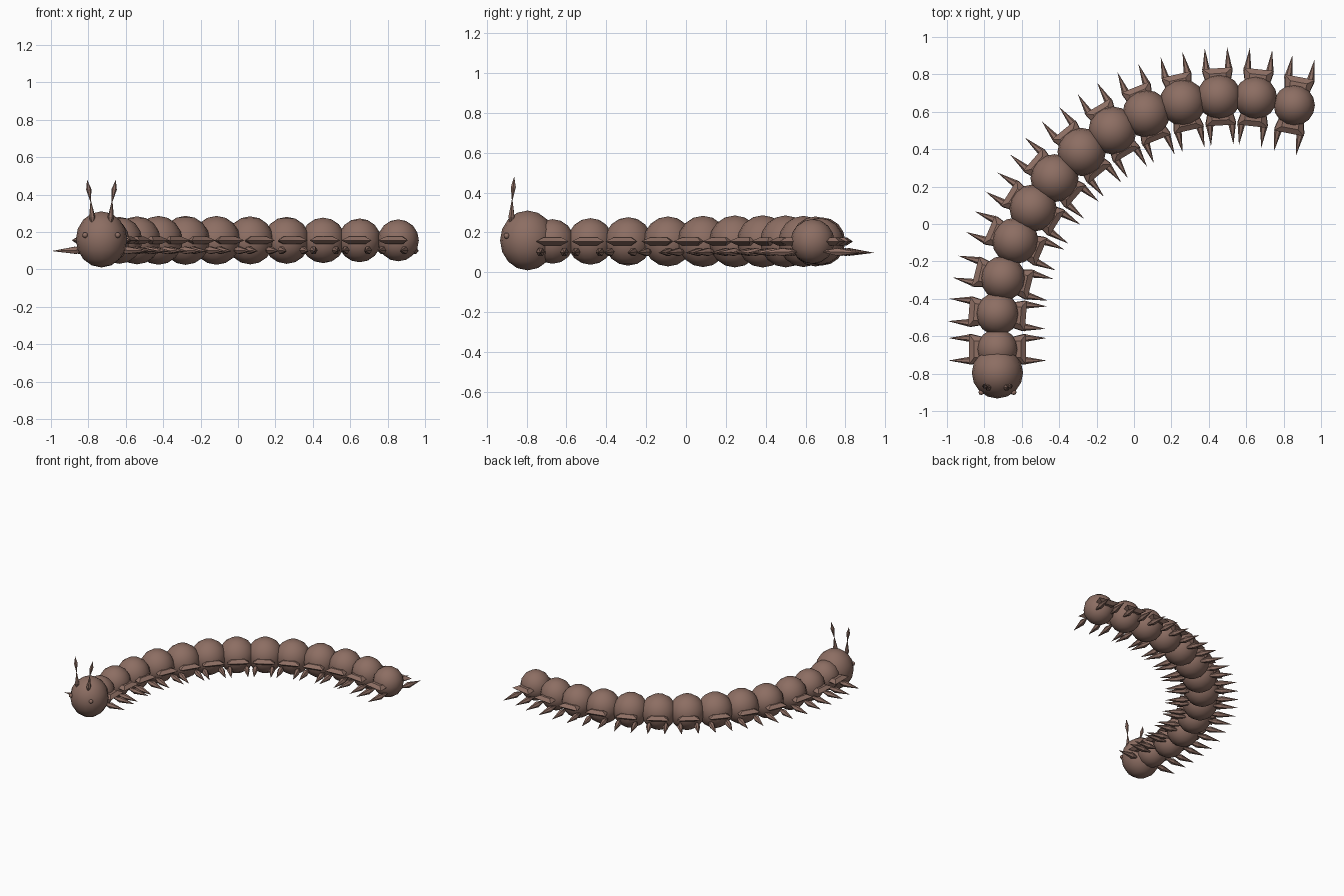
import bpy, bmesh, math
from mathutils import Vector, Matrix

if "Cube" in bpy.data.objects:
    bpy.data.objects.remove(bpy.data.objects["Cube"])

brown = bpy.data.materials.new("earthy_brown")
brown.diffuse_color = (0.266, 0.156, 0.124, 1)
brown.use_nodes = True
brown.node_tree.nodes["Principled BSDF"].inputs["Base Color"].default_value = brown.diffuse_color
Z = 0.155  # height of the body axis


def finish(bm, name, smooth):
    bmesh.ops.recalc_face_normals(bm, faces=bm.faces)
    me = bpy.data.meshes.new(name)
    bm.to_mesh(me)
    bm.free()
    me.materials.append(brown)
    ob = bpy.data.objects.new(name, me)
    bpy.context.collection.objects.link(ob)
    if smooth:
        for p in me.polygons:
            p.use_smooth = True
    return ob


def ball(name, centre, size, seg=16, rings=8):
    bm = bmesh.new()
    bmesh.ops.create_uvsphere(bm, u_segments=seg, v_segments=rings, radius=1,
                              matrix=Matrix.Translation(centre) @ Matrix.Diagonal((*size, 1)))
    return finish(bm, name, True)


def spindle(bm, a, b, r, widest=0.4, sides=6):
    """Pointed rod from a to b, thickest at the given fraction."""
    a, b = Vector(a), Vector(b)
    rot = (b - a).to_track_quat('Z', 'Y')
    mid = a.lerp(b, widest)
    ring = [bm.verts.new(mid + rot @ Vector((r * math.cos(t), r * math.sin(t), 0)))
            for t in (2 * math.pi * k / sides for k in range(sides))]
    va, vb = bm.verts.new(a), bm.verts.new(b)
    for k in range(sides):
        p, q = ring[k], ring[(k + 1) % sides]
        bm.faces.new((va, q, p))
        bm.faces.new((vb, p, q))


def side_plates(bm, frame):
    """Flat tapering shield on each flank."""
    outline = [(0.0, -0.06), (0.10, -0.07), (0.153, -0.082),
               (0.153, 0.082), (0.10, 0.07), (0.0, 0.06)]
    for s in (-1, 1):
        rim = [bm.verts.new(frame @ Vector((v, s * u, 0))) for u, v in outline]
        for h in (-0.02, 0.02):
            core = [bm.verts.new(frame @ Vector((v, s * u, h)))
                    for u, v in [(0, -0.04), (0.125, -0.045), (0.125, 0.045), (0, 0.04)]]
            bm.faces.new(core)
            bm.faces.new((rim[0], rim[1], rim[2], core[1], core[0]))
            bm.faces.new((rim[2], rim[3], core[2], core[1]))
            bm.faces.new((rim[3], rim[4], rim[5], core[3], core[2]))


# Centreline of the curved body
path = [(-0.73, -0.67), (-0.73, -0.48), (-0.70, -0.29), (-0.635, -0.09), (-0.54, 0.085),
        (-0.425, 0.245), (-0.28, 0.385), (-0.115, 0.50), (0.065, 0.59), (0.26, 0.65),
        (0.455, 0.68), (0.65, 0.675), (0.857, 0.635)]

for i, (x, y) in enumerate(path):
    # Rounded body ring
    r = 0.110 + 0.019 * math.sin(math.pi * i / 12)
    ball(f"body_segment_{i + 1}", (x, y, Z), (r, r, r + 0.002))

    # Local frame: x along the body, y across it
    p, q = path[max(i - 1, 0)], path[min(i + 1, 12)]
    frame = (Matrix.Translation((x, y, Z)) @
             Matrix.Rotation(math.atan2(q[1] - p[1], q[0] - p[0]), 4, 'Z'))

    bm = bmesh.new()
    side_plates(bm, frame)
    finish(bm, f"side_plates_{i + 1}", False)

    # Two pairs of pointed legs per ring
    bm = bmesh.new()
    for s in (-1, 1):
        for t in (-0.06, 0.06):
            spindle(bm, frame @ Vector((t, s * 0.05, -0.05)),
                    frame @ Vector((t, s * 0.262, -0.057)), 0.022, 0.42)
    finish(bm, f"legs_{i + 1}", False)

# Head
HX = -0.73
ball("head", (HX, -0.795, 0.16), (0.137, 0.138, 0.15))

for s, side in ((-1, "left"), (1, "right")):
    # Eyes
    ball(f"{side}_eye", (HX + s * 0.087, -0.9, 0.183), (0.015, 0.015, 0.015), 8, 6)
    # Two-part antennae
    bm = bmesh.new()
    spindle(bm, (HX + s * 0.045, -0.878, 0.22), (HX + s * 0.058, -0.872, 0.375), 0.017, 0.38)
    spindle(bm, (HX + s * 0.055, -0.873, 0.35), (HX + s * 0.077, -0.862, 0.48), 0.014, 0.6)
    finish(bm, f"{side}_antenna", False)
